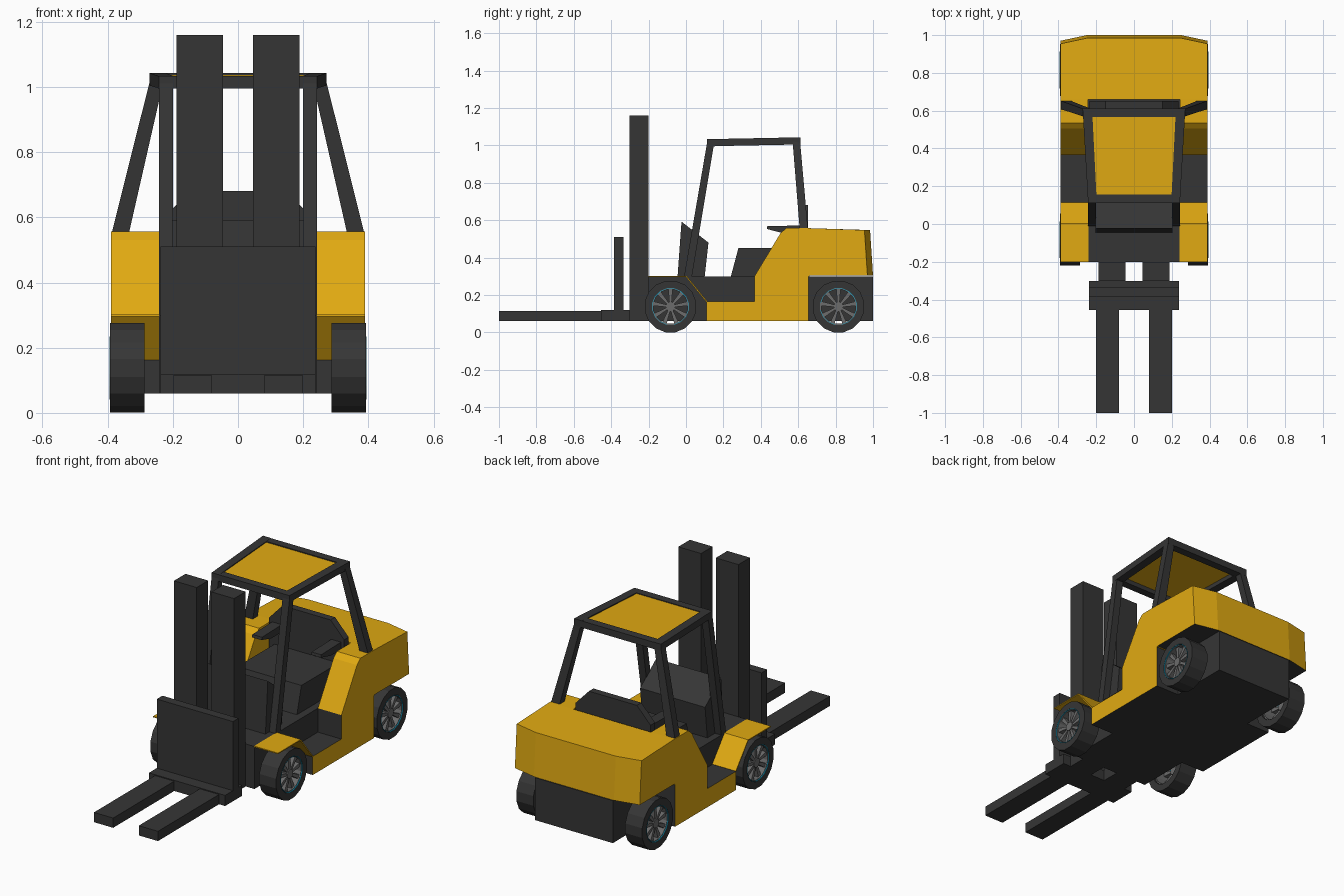
import bpy, bmesh, math
from mathutils import Vector

if "Cube" in bpy.data.objects:
    bpy.data.objects.remove(bpy.data.objects["Cube"])


def material(name, rgb):
    m = bpy.data.materials.new(name)
    m.diffuse_color = (*rgb, 1)
    m.use_nodes = True
    m.node_tree.nodes["Principled BSDF"].inputs["Base Color"].default_value = m.diffuse_color
    return m


YELLOW = material("yellow paint", (0.75, 0.40, 0.006))
DARK = material("dark grey", (0.036, 0.036, 0.036))
RIM = material("rim grey", (0.15, 0.15, 0.15))
CYAN = material("cyan trim", (0.01, 0.35, 0.55))


def finish(name, bm, mats, rule=None):
    bmesh.ops.recalc_face_normals(bm, faces=bm.faces)
    if rule:
        for f in bm.faces:
            f.material_index = 1 if rule(f) else 0
    me = bpy.data.meshes.new(name)
    bm.to_mesh(me)
    bm.free()
    for m in mats:
        me.materials.append(m)
    ob = bpy.data.objects.new(name, me)
    bpy.context.collection.objects.link(ob)
    return ob


def add_loft(bm, rings):
    vs = [[bm.verts.new(p) for p in r] for r in rings]
    n = len(vs[0])
    for a, b in zip(vs, vs[1:]):
        for i in range(n):
            j = (i + 1) % n
            bm.faces.new((a[i], a[j], b[j], b[i]))
    bm.faces.new(vs[0][::-1])
    bm.faces.new(vs[-1])


def loft(name, rings, mats, rule=None):
    bm = bmesh.new()
    add_loft(bm, rings)
    return finish(name, bm, mats, rule)


def prism(name, yz, x0, x1, mats, rule=None):
    return loft(name, [[(x, y, z) for y, z in yz] for x in (x0, x1)], mats, rule)


def box(name, x0, x1, y0, y1, z0, z1, mats, rule=None):
    return prism(name, [(y0, z0), (y1, z0), (y1, z1), (y0, z1)], x0, x1, mats, rule)


def rect(x0, x1, y0, y1, z):
    return [(x0, y0, z), (x1, y0, z), (x1, y1, z), (x0, y1, z)]


def lathe(name, profile, centre, mats, segs=16):
    # closed (x, radius) section spun around an axle along x
    bm = bmesh.new()
    cy, cz = centre
    rings = []
    for k in range(segs):
        a = 2 * math.pi * (k + 0.5) / segs
        rings.append([bm.verts.new((x, cy + r * math.sin(a), cz + r * math.cos(a)))
                      for x, r in profile])
    n = len(profile)
    for k in range(segs):
        a, b = rings[k], rings[(k + 1) % segs]
        for i in range(n):
            j = (i + 1) % n
            bm.faces.new((a[i], a[j], b[j], b[i]))
    return finish(name, bm, mats)


def side_faces(f):
    return abs(f.normal.x) > 0.9


def underside(f):
    return f.normal.z < -0.9


# central chassis and floor, with lower side panels painted yellow
box("chassis", -0.243, 0.243, -0.2, 1.0, 0.06, 0.30, [DARK])
box("step", -0.39, 0.39, 0.11, 0.366, 0.06, 0.165, [DARK, YELLOW], side_faces)
box("lower_body", -0.39, 0.39, 0.366, 0.655, 0.06, 0.30, [DARK, YELLOW], side_faces)

# counterweight with chamfered rear corners
def plan(inset, z_front, z_back):
    pts = [(-0.39, 0.66), (0.39, 0.66), (0.39, 0.97), (0.25, 1.0), (-0.25, 1.0), (-0.39, 0.97)]
    return [(x, y - (inset if y > 0.7 else 0), z_back if y > 0.7 else z_front) for x, y in pts]


loft("counterweight", [plan(0, 0.303, 0.303), plan(0.016, 0.557, 0.547)],
     [YELLOW, DARK], underside)

# forks, carriage, mast
box("carriage", -0.238, 0.238, -0.455, -0.303, 0.06, 0.12, [DARK])
box("load_backrest", -0.238, 0.238, -0.385, -0.335, 0.12, 0.51, [DARK])

for s, side in ((-1, "left"), (1, "right")):
    box(side + "_fork", s * 0.08, s * 0.20, -1.0, -0.455, 0.06, 0.115, [DARK])
    box(side + "_mast", s * 0.046, s * 0.188, -0.303, -0.2, 0.06, 1.16, [DARK])

    # flank beside the seat
    prism(side + "_flank", [(0.366, 0.30), (0.505, 0.53), (0.535, 0.557), (0.66, 0.557),
                            (0.66, 0.30)], s * 0.243, s * 0.39, [YELLOW])
    # thin fender, flat then sloping to the step
    prism(side + "_fender", [(-0.2, 0.296), (-0.2, 0.302), (0.003, 0.302), (0.113, 0.167),
                             (0.108, 0.163), (0.0, 0.296)], s * 0.24, s * 0.39, [YELLOW])

    # cab pillars
    loft(side + "_front_pillar", [rect(s * 0.2, s * 0.243, -0.012, 0.03, 0.29),
                                  rect(s * 0.2, s * 0.243, 0.112, 0.15, 1.01)], [DARK])
    loft(side + "_rear_pillar", [rect(s * 0.335, s * 0.388, 0.608, 0.652, 0.55),
                                 rect(s * 0.228, s * 0.27, 0.57, 0.61, 1.02)], [DARK])
    # roof side rail
    loft(side + "_roof_rail", [
        [(s * 0.197, 0.112, 0.995), (s * 0.243, 0.112, 0.995),
         (s * 0.243, 0.112, 1.033), (s * 0.197, 0.112, 1.033)],
        [(s * 0.222, 0.612, 1.005), (s * 0.272, 0.612, 1.005),
         (s * 0.272, 0.612, 1.043), (s * 0.222, 0.612, 1.043)]], [DARK])
    # armrest
    prism(side + "_armrest", [(0.432, 0.553), (0.435, 0.568), (0.63, 0.572), (0.63, 0.53),
                              (0.52, 0.53)], s * 0.155, s * 0.215, [DARK])

    # wheels: tyre, open rim, hub, spokes and thin trim ring
    for end, cy in (("front", -0.083), ("rear", 0.815)):
        c = (cy, 0.138)
        label = side + "_" + end
        lathe(label + "_tyre", [(s * 0.287, 0.1), (s * 0.287, 0.14), (s * 0.393, 0.14),
                                (s * 0.393, 0.1)], c, [DARK])
        lathe(label + "_rim", [(s * 0.30, 0.093), (s * 0.30, 0.1), (s * 0.388, 0.1),
                               (s * 0.388, 0.093)], c, [RIM])
        lathe(label + "_trim", [(s * 0.388, 0.0965), (s * 0.388, 0.099), (s * 0.3935, 0.099),
                                (s * 0.3935, 0.0965)], c, [CYAN])
        bm = bmesh.new()
        hub = [(0.026 * math.sin(k * math.pi / 5), 0.026 * math.cos(k * math.pi / 5))
               for k in range(10)]
        add_loft(bm, [[(x, cy + p, c[1] + q) for p, q in hub] for x in (s * 0.345, s * 0.385)])
        for k in range(9):
            a = 2 * math.pi * k / 9
            out = Vector((0, math.sin(a), math.cos(a)))
            tan = Vector((0, math.cos(a), -math.sin(a)))
            base = Vector((0, cy, c[1]))
            rings = []
            for r, w in ((0.02, 0.006), (0.096, 0.012)):
                rings.append([base + out * r + tan * t * w + Vector((s * x, 0, 0))
                              for t, x in ((-1, 0.355), (1, 0.355), (1, 0.38), (-1, 0.38))])
            add_loft(bm, rings)
        finish(label + "_spokes", bm, [RIM])

# roof cross bars and yellow roof panel
box("front_roof_bar", -0.243, 0.243, 0.112, 0.156, 0.995, 1.033, [DARK])
box("rear_roof_bar", -0.27, 0.27, 0.567, 0.612, 1.004, 1.042, [DARK])
loft("roof_panel", [[(-0.2, 0.15, z), (0.2, 0.15, z), (0.222, 0.57, z + 0.008),
                     (-0.222, 0.57, z + 0.008)] for z in (1.02, 1.029)], [YELLOW])

# dashboard, seat cushion and seat back
prism("dashboard", [(-0.045, 0.30), (-0.024, 0.592), (0.12, 0.48), (0.10, 0.30)],
      -0.203, 0.203, [DARK])
prism("seat_cushion", [(0.24, 0.30), (0.28, 0.45), (0.62, 0.45), (0.62, 0.30)],
      -0.2, 0.2, [DARK])
back = [(-0.235, 0.32), (0.235, 0.32), (0.235, 0.59), (0.15, 0.68), (-0.15, 0.68), (-0.235, 0.59)]
loft("seat_back", [[(x, y, z) for x, z in back] for y in (0.612, 0.652)], [DARK])
